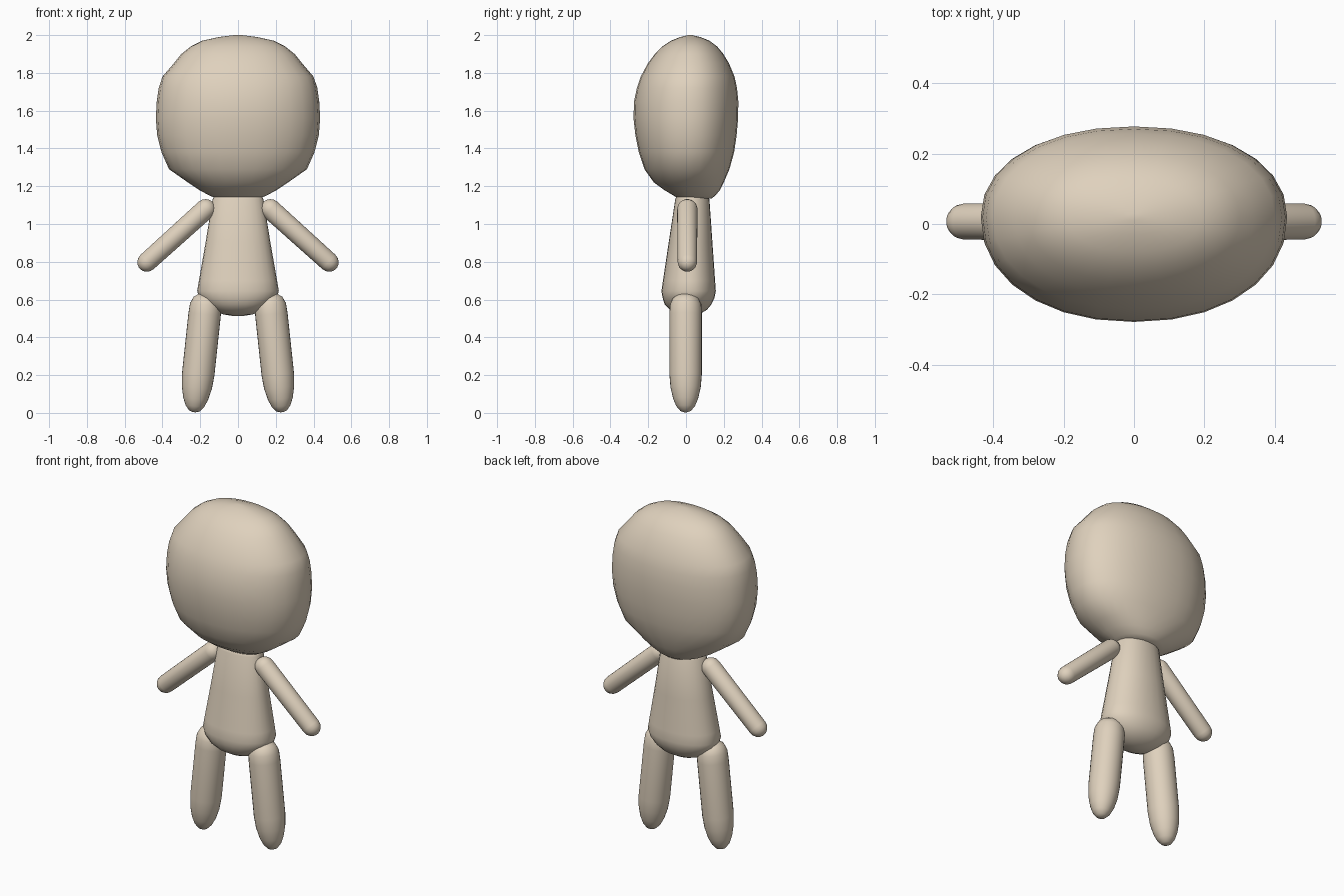
import bpy, bmesh, math
from mathutils import Vector, Matrix

if "Cube" in bpy.data.objects:
    bpy.data.objects.remove(bpy.data.objects["Cube"])

SEGMENTS = 28

skin = bpy.data.materials.new("warm_beige")
skin.diffuse_color = (0.74, 0.64, 0.51, 1.0)
skin.use_nodes = True
skin.node_tree.nodes["Principled BSDF"].inputs["Base Color"].default_value = skin.diffuse_color


def spow(v, e):
    return math.copysign(abs(v) ** e, v)


def loft(name, rings, cy=0.0, power=2.0, matrix=None):
    """Skin stacked rounded rings given as (z, half_width, y_front, y_back)."""
    bm = bmesh.new()
    loops = []
    for z, hw, front, back in rings:
        loop = []
        for i in range(SEGMENTS):
            a = 2 * math.pi * i / SEGMENTS
            c, s = spow(math.cos(a), 2 / power), spow(math.sin(a), 2 / power)
            depth = back - cy if s > 0 else cy - front
            loop.append(bm.verts.new((hw * c, cy + depth * s, z)))
        loops.append(loop)
    for low, high in zip(loops, loops[1:]):
        for i in range(SEGMENTS):
            j = (i + 1) % SEGMENTS
            bm.faces.new((low[i], low[j], high[j], high[i]))
    bm.faces.new(loops[0][::-1])
    bm.faces.new(loops[-1])
    bmesh.ops.recalc_face_normals(bm, faces=bm.faces)
    if matrix:
        bm.transform(matrix)
    for f in bm.faces:
        f.smooth = True
    mesh = bpy.data.meshes.new(name)
    bm.to_mesh(mesh)
    bm.free()
    mesh.materials.append(skin)
    obj = bpy.data.objects.new(name, mesh)
    bpy.context.collection.objects.link(obj)
    return obj


def limb(name, start, end, profile):
    """Round limb from start to end; profile is (distance, radius)."""
    start, end = Vector(start), Vector(end)
    turn = (end - start).to_track_quat('Z', 'Y').to_matrix().to_4x4()
    rings = [(d, r, -r, r) for d, r in profile]
    return loft(name, rings, matrix=Matrix.Translation(start) @ turn)


# Head: wide, slightly squared egg
loft("head", [
    (1.135, 0.11, -0.04, 0.135),
    (1.15, 0.15, -0.065, 0.155),
    (1.18, 0.205, -0.115, 0.18),
    (1.22, 0.265, -0.17, 0.20),
    (1.29, 0.365, -0.22, 0.23),
    (1.38, 0.405, -0.25, 0.255),
    (1.47, 0.428, -0.268, 0.268),
    (1.56, 0.435, -0.278, 0.276),
    (1.65, 0.430, -0.275, 0.277),
    (1.72, 0.420, -0.260, 0.27),
    (1.78, 0.400, -0.240, 0.257),
    (1.85, 0.340, -0.202, 0.228),
    (1.90, 0.300, -0.165, 0.198),
    (1.94, 0.250, -0.125, 0.165),
    (1.97, 0.190, -0.080, 0.125),
    (1.99, 0.100, -0.030, 0.075),
    (2.00, 0.020, 0.010, 0.030),
], cy=0.02, power=2.15)

# Torso: tapered, with a rounded base
loft("torso", [
    (0.512, 0.02, 0.0, 0.03),
    (0.522, 0.08, -0.045, 0.07),
    (0.545, 0.135, -0.085, 0.11),
    (0.575, 0.175, -0.113, 0.135),
    (0.61, 0.205, -0.124, 0.151),
    (0.645, 0.216, -0.13, 0.158),
    (0.70, 0.207, -0.122, 0.154),
    (0.90, 0.172, -0.092, 0.14),
    (1.13, 0.135, -0.057, 0.124),
    (1.16, 0.12, -0.045, 0.11),
], cy=0.015, power=2.15)

# Arms: capsules reaching outward and down
R, ARM = 0.054, 0.523
cap = [(R * (1 - math.cos(a)), R * math.sin(a))
       for a in (math.radians(d) for d in (8, 25, 45, 67, 90))]
arm_profile = cap + [(ARM - d, r * 0.95) for d, r in reversed(cap)]

# Legs: blunt at the hip, longer rounding at the foot
leg_profile = [(0, 0.02), (0.008, 0.045), (0.025, 0.068), (0.06, 0.083),
               (0.11, 0.086), (0.43, 0.086), (0.50, 0.080), (0.56, 0.066),
               (0.60, 0.049), (0.625, 0.028), (0.632, 0.008)]

for side, sx in (("left", -1), ("right", 1)):
    limb(f"{side}_arm", (sx * 0.132, 0.007, 1.114), (sx * 0.52, 0.007, 0.764), arm_profile)
    limb(f"{side}_leg", (sx * 0.165, -0.002, 0.632), (sx * 0.232, -0.002, 0.004), leg_profile)
